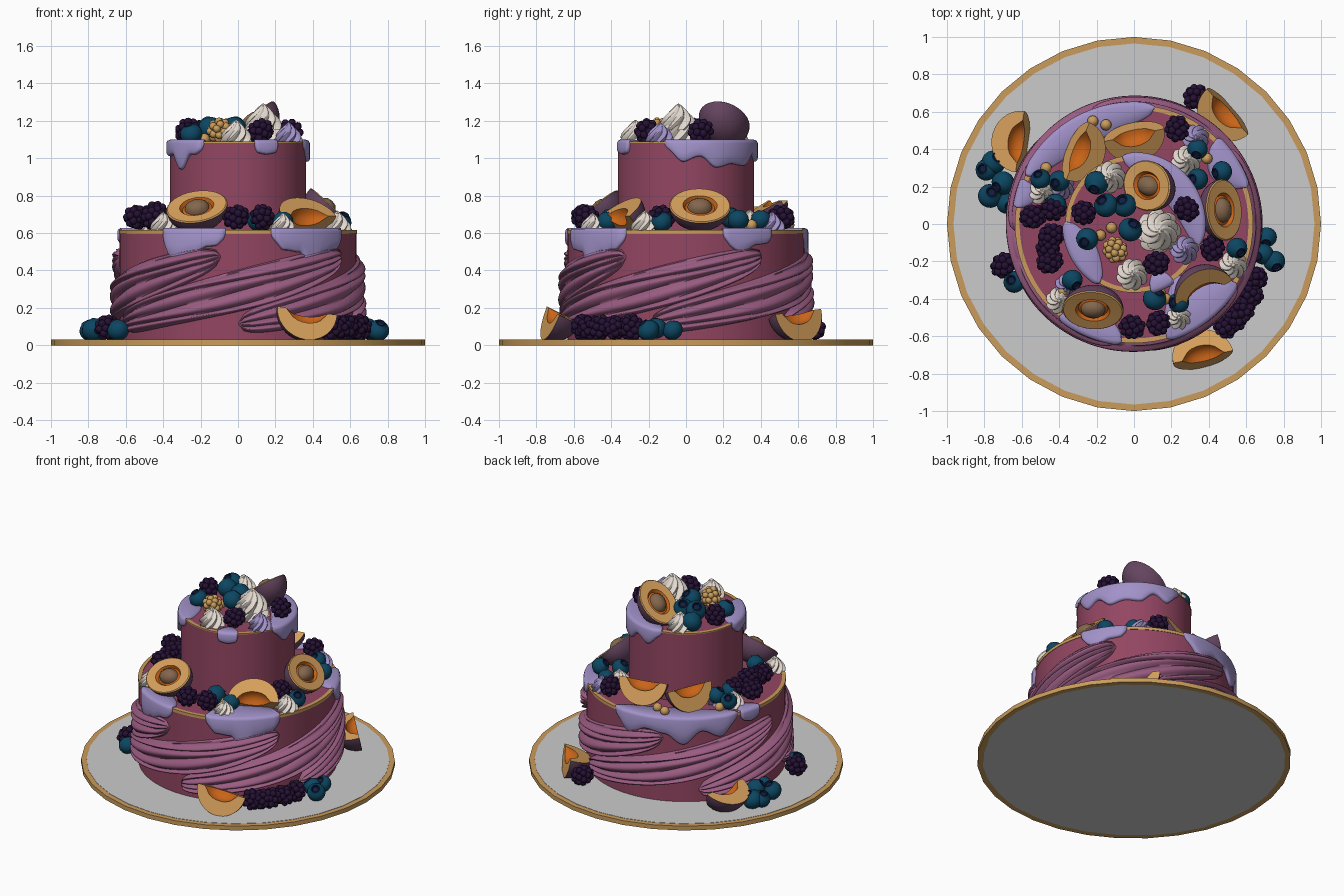
import bpy, bmesh, math, random
from math import sin, cos, pi, radians
from mathutils import Vector, Matrix, Euler

if "Cube" in bpy.data.objects:
    bpy.data.objects.remove(bpy.data.objects["Cube"])
random.seed(4)

def mat(name, r, g, b):
    m = bpy.data.materials.new(name)
    m.diffuse_color = [(c / 255) ** 2.2 for c in (r, g, b)] + [1]
    m.use_nodes = True
    m.node_tree.nodes["Principled BSDF"].inputs["Base Color"].default_value = m.diffuse_color
    return m

BERRY_CREAM = mat("berry_cream", 146, 72, 98)
GOLD = mat("gold", 200, 155, 92)
LAVENDER = mat("lavender", 160, 145, 200)
DRAPE = mat("mauve", 152, 92, 128)
BLACK = mat("blackberry", 42, 24, 56)
BLUE = mat("blueberry", 20, 72, 98)
NAVY = mat("navy", 24, 34, 66)
CREAM = mat("cream", 228, 218, 208)
SKIN = mat("plum_skin", 100, 70, 95)
FLESH = mat("plum_flesh", 212, 158, 92)
ORANGE = mat("orange", 200, 100, 30)
PIT = mat("pit", 130, 102, 78)

def finish(name, bm, mats, angle=40):
    bmesh.ops.remove_doubles(bm, verts=bm.verts, dist=1e-5)
    bmesh.ops.recalc_face_normals(bm, faces=bm.faces)
    me = bpy.data.meshes.new(name)
    bm.to_mesh(me)
    bm.free()
    for m in mats:
        me.materials.append(m)
    me.shade_smooth()
    me.set_sharp_from_angle(angle=radians(angle))
    return me

def grid(name, fn, nu, nv, mats, wrap=False, mi=None, angle=40):
    """Mesh from fn(u index, v index); mi gives the material per v row."""
    bm = bmesh.new()
    vs = [[bm.verts.new(fn(i, j)) for j in range(nv)] for i in range(nu)]
    for i in range(nu if wrap else nu - 1):
        k = (i + 1) % nu
        for j in range(nv - 1):
            f = bm.faces.new((vs[i][j], vs[k][j], vs[k][j + 1], vs[i][j + 1]))
            f.material_index = mi(j) if mi else 0
    return finish(name, bm, mats, angle)

def lathe(name, prof, n, mats, mi=None, angle=40):
    return grid(name, lambda i, j: (prof[j][0] * cos(2 * pi * i / n), prof[j][0] * sin(2 * pi * i / n), prof[j][1]),
                n, len(prof), mats, True, mi, angle)

def place(me, name, loc=(0, 0, 0), rot=(0, 0, 0), s=1):
    o = bpy.data.objects.new(name, me)
    o.location, o.scale = loc, (s, s, s)
    o.rotation_euler = rot
    bpy.context.collection.objects.link(o)
    return o

# plate: gold rim with grey top and base
bpy.ops.mesh.primitive_cylinder_add(vertices=32, radius=0.965, depth=0.032, location=(0, 0, 0.016))
bpy.context.object.name = "plate_centre"
place(lathe("plate_rim", [(.96, 0), (1, 0), (1, .03), (.96, .03), (.96, 0)], 32, [GOLD], angle=20), "plate_rim",
      rot=(0, 0, 0))

# tiers and gold bands
def tier(name, r, z0, z1, band):
    place(lathe(name, [(0, z0), (r, z0), (r, z1), (0, z1)], 72, [BERRY_CREAM]), name)
    place(lathe(name + "_band", [(r - .022, z1 - band), (r + .003, z1 - band), (r + .003, z1 + .004),
                                 (r - .022, z1 + .004), (r - .022, z1 - band)], 72, [GOLD]), name + "_gold_band")
tier("lower_tier", .634, .03, .612, .016)
tier("upper_tier", .364, .61, 1.085, .003)

# draped folds spiralling round the lower tier
def drape(a_end):
    nu, nv, span = 48, 41, 130
    def fn(i, j):
        t, v = i / (nu - 1), j / (nv - 1)
        a = radians(a_end - span * (1 - t))
        end = max(0, 1 - abs(2 * t - 1) ** 14) ** .5
        hw = (.062 + .058 * sin(pi * t)) * end
        z = .115 + .30 * t + .06 * t * t + hw * (2 * v - 1) + .012 * sin(pi * t) * sin(5 * t + 9 * v)
        edge = max(0, 1 - abs(2 * v - 1) ** 8) ** .5
        r = .630 + end * edge * (.018 + .012 * (1 - t) + .03 * abs(sin(4 * pi * v + 1.2 * t)) ** .8)
        return (r * cos(a), r * sin(a), max(.034, z))
    place(grid("drape", fn, nu, nv, [DRAPE], angle=70), "drape_fold")
for a in (-98, -30, 40, 112, 184):
    drape(a)

# icing drips: pool on the top, lobes down the side
def drip(r, zt, a0, a1, pool, lobes):
    n = 6 * len(lobes) + 13
    def fn(i, j):
        u = i / (n - 1)
        s = max(0, sin(pi * u)) ** .5
        x = u * (len(lobes) - 1)
        k = min(int(x), len(lobes) - 2)
        w = (1 - cos(pi * (x - k))) / 2
        L = (lobes[k] * (1 - w) + lobes[k + 1] * w) * min(1, s * 1.6) + .008
        a = radians(a0 + (a1 - a0) * u)
        e = .018 * min(1, s * 2)
        rr, z = [(r - pool * s - .012, zt - .003), (r - pool * s, zt + .012), (r - .005, zt + .014), (r + e * .7, zt + .007),
                 (r + e, zt - .006), (r + e, zt - L * .6), (r + e, zt - L + .004), (r + e * .6, zt - L - .006),
                 (r - .004, zt - L - .008)][j]
        return (rr * cos(a), rr * sin(a), z)
    place(grid("drip", fn, n, 9, [LAVENDER], angle=70), "icing_drip")
drip(.636, .614, -129, -96, .12, [.1, .14, .11, .07, .06])
drip(.636, .614, -74, -30, .26, [.06, .09, .1, .21, .12, .09, .08])
drip(.636, .614, 18, 46, .14, [.05, .1, .06, .05])
drip(.636, .614, 80, 156, .14, [.06, .12, .07, .09, .16, .07, .12, .06])
drip(.636, .614, 158, 172, .08, [.04, .06, .04])
drip(.366, 1.086, -18, 100, .15, [.04, .09, .06, .12, .1, .11, .05, .09, .04])
drip(.366, 1.086, 178, 240, .12, [.04, .06, .05, .13, .05, .05])
drip(.366, 1.086, -76, -55, .08, [.04, .05, .04])

# plum half: skin, flesh, hollow and pit
R = .165
prof = [(R * sin(t * pi / 20), -R * .85 * cos(t * pi / 20)) for t in range(11)]
prof += [(R * .96, .006), (R * .56, .004), (R * .48, -.015), (R * .4, -.01), (R * .36, .012), (R * .22, .03), (0, .036)]
half = lathe("plum_half", prof, 32, [SKIN, FLESH, ORANGE, PIT],
             lambda j: 0 if j < 10 else 1 if j < 12 else 2 if j < 14 else 3)
for v in half.vertices:
    v.co.y *= .8
def put_half(loc, normal, spin):
    q = Vector(normal).to_track_quat('Z', 'Y').to_matrix() @ Matrix.Rotation(radians(spin), 3, 'Z')
    place(half, "plum_half", loc, q.to_euler())
put_half((.07, .205, 1.2), (-.6, .12, .75), 78)
put_half((-.22, -.46, .74), (-.12, -.62, .75), 15)
put_half((.48, .075, .745), (.68, .05, .7), 0)

# plum wedge: long axis x, skin downwards, hollow upwards
def wedge_mesh(w=radians(42), nt=21, na=9):
    def fn(i, j):
        x = -cos(pi * i / (nt - 1))
        ro = R * max(0, 1 - x * x) ** .5
        ri = min(ro, R * .42 * max(0, 1 - (x / .62) ** 2) ** .5)
        if j <= na:
            r, p = ro, -w + 2 * w * j / na
        else:
            r, p = ri, w - 2 * w * (j - na - 1) / 4
        if j == na + 6:
            r, p = ro, -w
        return (x * R, r * sin(p), -r * cos(p))
    return grid("plum_wedge", fn, nt, na + 7, [SKIN, FLESH, ORANGE], False,
                lambda j: 0 if j < na else 1 if j in (na, na + 5) else 2, 35)
wedge = wedge_mesh()
for loc, tilt, pitch, yaw in (((.37, -.71, .185), 22, 8, 12), ((.5, .6, .18), -30, 5, -48),
                              ((-.61, .44, .175), 25, 0, 82), ((-.3, .39, .775), -20, 0, 68),
                              ((0, .475, .775), -18, 0, 12), ((.38, -.38, .69), 85, 0, 28)):
    place(wedge, "plum_wedge", loc, Euler([radians(a) for a in (tilt, pitch, yaw)]))

# blackberries: drupelets on a fibonacci ellipsoid
def cluster(name, m, n=26):
    bm = bmesh.new()
    for k in range(n):
        z = 1 - 2 * (k + .5) / n
        r, a = (1 - z * z) ** .5, k * 2.39996
        bmesh.ops.create_icosphere(bm, subdivisions=2, radius=.0215,
                                   matrix=Matrix.Translation((.047 * r * cos(a), .047 * r * sin(a), .056 * z)))
    bmesh.ops.create_icosphere(bm, subdivisions=2, radius=.045)
    return finish(name, bm, [m], 80)
blackberry, goldberry = cluster("blackberry", BLACK), cluster("golden_raspberry", GOLD)
def rnd(t=1.0):
    return (random.uniform(-t, t), random.uniform(-t, t), random.uniform(0, 6))
Z0, Z1, Z2 = .095, .685, 1.145
for x, y, z in ((.23, .51, Z1), (.42, -.13, Z1), (-.54, .04, Z1), (-.43, .08, Z1), (-.44, -.06, Z1 + .02),
                (-.45, -.2, Z1), (-.01, -.55, Z1), (.13, -.53, Z1), (-.46, -.13, Z1), (-.27, .06, Z2),
                (.28, .08, Z2), (.12, -.21, Z2), (.33, .68, Z0), (-.7, -.22, Z0), (.49, -.55, Z0),
                (.58, -.46, Z0), (.62, -.38, Z0), (.65, -.29, Z0), (.54, -.51, Z0)):
    place(blackberry, "blackberry", (x, y, z), rnd(1.5))
place(goldberry, "golden_raspberry", (-.1, -.14, 1.15), (1.2, 0, .5))

# blueberries with a dark crown
b = .06
bp = [(b * sin(t * pi / 12), -b * .92 * cos(t * pi / 12)) for t in range(11)]
bp += [(b * .46, b * .9), (b * .36, b * .92), (b * .3, b * .76), (0, b * .72)]
blueberry = lathe("blueberry", bp, 18, [BLUE, NAVY], lambda j: int(j > 10))
for x, y, z in ((-.79, .29, .08), (-.77, .15, .08), (-.7, .22, .1), (-.68, .11, .08), (-.75, .33, .08),
                (.71, -.07, .08), (.75, -.2, .08), (.69, -.16, .09), (-.64, -.31, .08),
                (.34, .4, .67), (.34, .24, .68), (.47, .28, .67), (-.42, .1, .67), (-.33, -.3, .68),
                (.11, -.4, .67), (.24, -.42, .66), (.55, -.13, .66), (-.5, .24, .67), (-.4, .23, .68),
                (-.2, .22, 1.14), (-.15, .1, 1.16), (-.25, -.08, 1.13), (-.02, -.03, 1.16), (-.05, .1, 1.15)):
    place(blueberry, "blueberry", (x, y, z), rnd(.7), random.uniform(.9, 1.1))

# small golden currants
gp = [(.03 * sin(t * pi / 8), -.03 * cos(t * pi / 8)) for t in range(9)]
currant = lathe("golden_currant", gp, 12, [GOLD])
for x, y, z in ((-.22, .55, Z1), (-.15, .53, Z1), (.39, .35, Z1), (.14, -.37, Z1), (.08, -.32, Z1), (.17, -.4, Z1),
                (-.38, -.36, Z1), (-.47, .3, Z1), (.3, -.3, Z1), (-.12, -.02, Z2), (-.18, -.06, Z2)):
    place(currant, "golden_currant", (x, y, z - .042), (0, 0, 0))

# piped meringue kisses: twisted star section
def kiss(name, m):
    def fn(i, j):
        t = max(0, j - 1) / 13
        r = .078 * (1 - t) ** .75 * (1 + .25 * sin(pi * t)) if j else 0
        a = 2 * pi * i / 48
        r *= 1 + .16 * cos(8 * a)
        a += 1.5 * t
        return (r * cos(a), r * sin(a), .125 * t)
    return grid(name, fn, 48, 15, [m], True, angle=60)
white, lilac = kiss("white_meringue", CREAM), kiss("lilac_meringue", LAVENDER)
for me, x, y, z, s in ((white, .13, -.04, 1.09, 1.35), (white, -.01, -.27, 1.088, .95), (white, -.13, .25, 1.088, .95),
                       (lilac, .27, -.14, 1.088, .85), (lilac, .33, .46, .614, .8), (white, .28, .34, .614, .9),
                       (white, -.49, .17, .614, .8), (lilac, -.39, .2, .614, .8), (white, .53, -.22, .614, .85),
                       (white, -.4, -.41, .614, .8), (lilac, -.36, -.33, .614, .7), (white, .24, -.5, .614, .75)):
    place(me, me.name, (x, y, z), (0, 0, random.uniform(0, 6)), s)
# larger centre kiss sits on a piped base
place(white, "white_meringue_top", (.135, -.04, 1.15), (0, 0, 1), 1.15)
